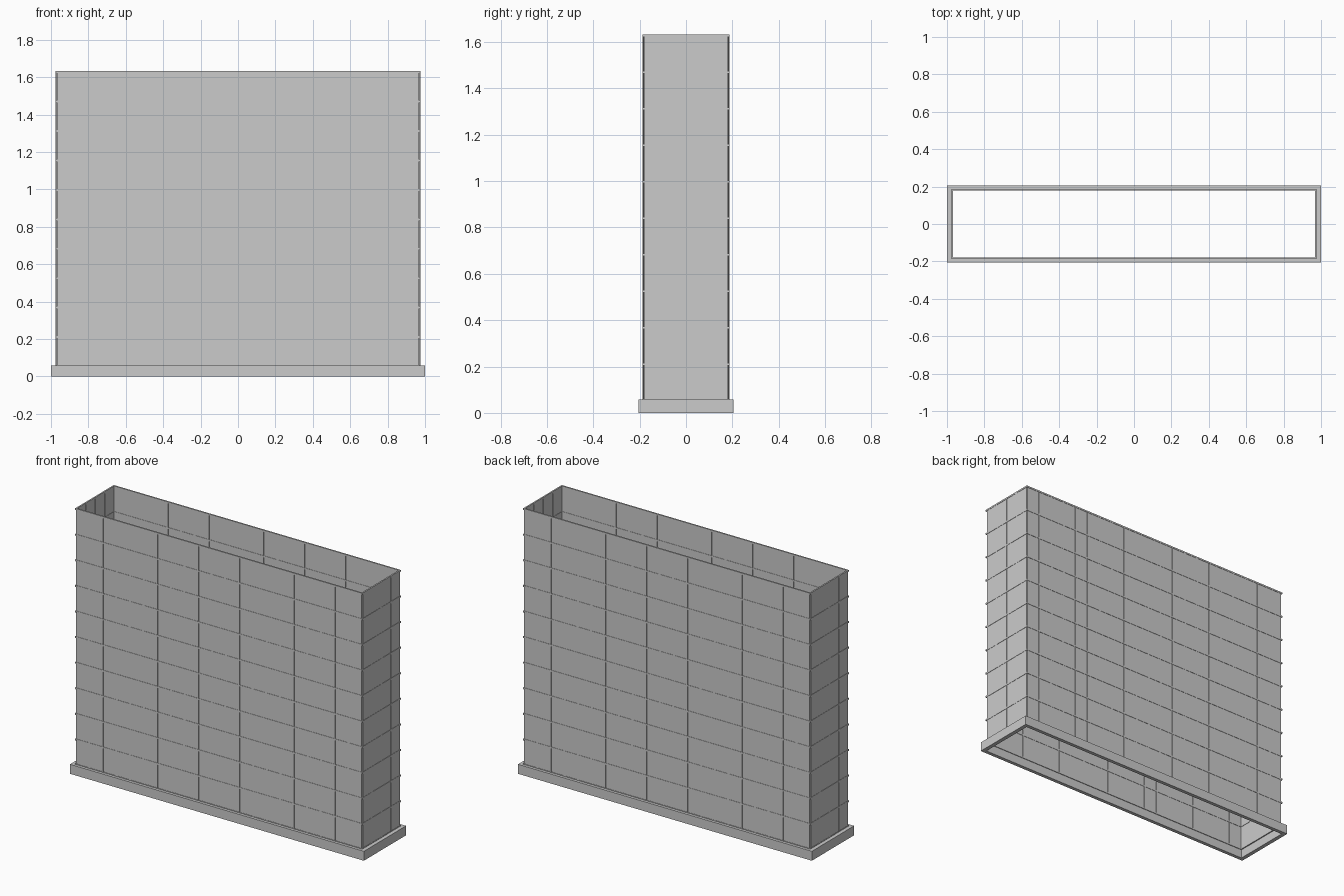
import bpy

if "Cube" in bpy.data.objects:
    bpy.data.objects.remove(bpy.data.objects["Cube"])

FLOORS, BASE_H, TOP = 10, 0.058, 1.632
STEP = (TOP - BASE_H) / FLOORS
WX, WY = 0.975, 0.186          # outer faces of the thin walls
T = 0.005                      # wall thickness


def mesh_object(name, verts, faces):
    me = bpy.data.meshes.new(name)
    me.from_pydata(verts, [], faces)
    me.update()
    ob = bpy.data.objects.new(name, me)
    bpy.context.collection.objects.link(ob)
    return ob


def boxes(name, items):
    """One object from many boxes given as (x0, x1, y0, y1, z0, z1)."""
    v, f = [], []
    for x0, x1, y0, y1, z0, z1 in items:
        n = len(v)
        v += [(x, y, z) for z in (z0, z1)
              for x, y in ((x0, y0), (x1, y0), (x1, y1), (x0, y1))]
        f += [tuple(n + i for i in q) for q in
              ((3, 2, 1, 0), (4, 5, 6, 7), (0, 1, 5, 4),
               (1, 2, 6, 5), (2, 3, 7, 6), (3, 0, 4, 7))]
    return mesh_object(name, v, f)


def ring(name, ox, oy, ix, iy, z0, z1):
    """Rectangular frame with an open centre."""
    v = [(sx * a, sy * b, z) for z in (z0, z1) for a, b in ((ox, oy), (ix, iy))
         for sx, sy in ((-1, -1), (1, -1), (1, 1), (-1, 1))]
    f = []
    for i in range(4):
        j = (i + 1) % 4
        f += [(i, j, 8 + j, 8 + i), (4 + j, 4 + i, 12 + i, 12 + j),
              (8 + i, 8 + j, 12 + j, 12 + i), (j, i, 4 + i, 4 + j)]
    return mesh_object(name, v, f)


# base plinth
ring("base_plinth", 1.0, 0.205, 0.975, 0.183, 0, BASE_H)

# floor bands
for k in range(FLOORS + 1):
    z = BASE_H + k * STEP
    ring(f"floor_band_{k}", WX + 0.002, WY + 0.002, WX - T - 0.002, WY - T - 0.002,
         max(z - 0.010, BASE_H - 0.004), max(z, BASE_H + 0.004))

# wall panels, with narrow open corners
cx, cy = WX - 0.006, WY - 0.006
for s, name in ((-1, "front_wall"), (1, "back_wall")):
    y0, y1 = sorted((s * WY, s * (WY - T)))
    boxes(name, [(-cx, cx, y0, y1, BASE_H, TOP - 0.005)])
for s, name in ((-1, "left_wall"), (1, "right_wall")):
    x0, x1 = sorted((s * WX, s * (WX - T)))
    boxes(name, [(x0, x1, -cy, cy, BASE_H, TOP - 0.005)])

# vertical mullions on the long and short walls
e, w = 0.0015, 0.003
long_bars, short_bars = [], []
for s in (-1, 1):
    y0, y1 = sorted((s * (WY + e), s * (WY - T - e)))
    for i in range(1, 21):
        x = -WX + i * 2 * WX / 21
        long_bars.append((x - w, x + w, y0, y1, BASE_H, TOP - 0.005))
    x0, x1 = sorted((s * (WX + e), s * (WX - T - e)))
    for i in range(1, 4):
        y = -WY + i * 2 * WY / 4
        short_bars.append((x0, x1, y - w, y + w, BASE_H, TOP - 0.005))
boxes("long_wall_mullions", long_bars)
boxes("short_wall_mullions", short_bars)
